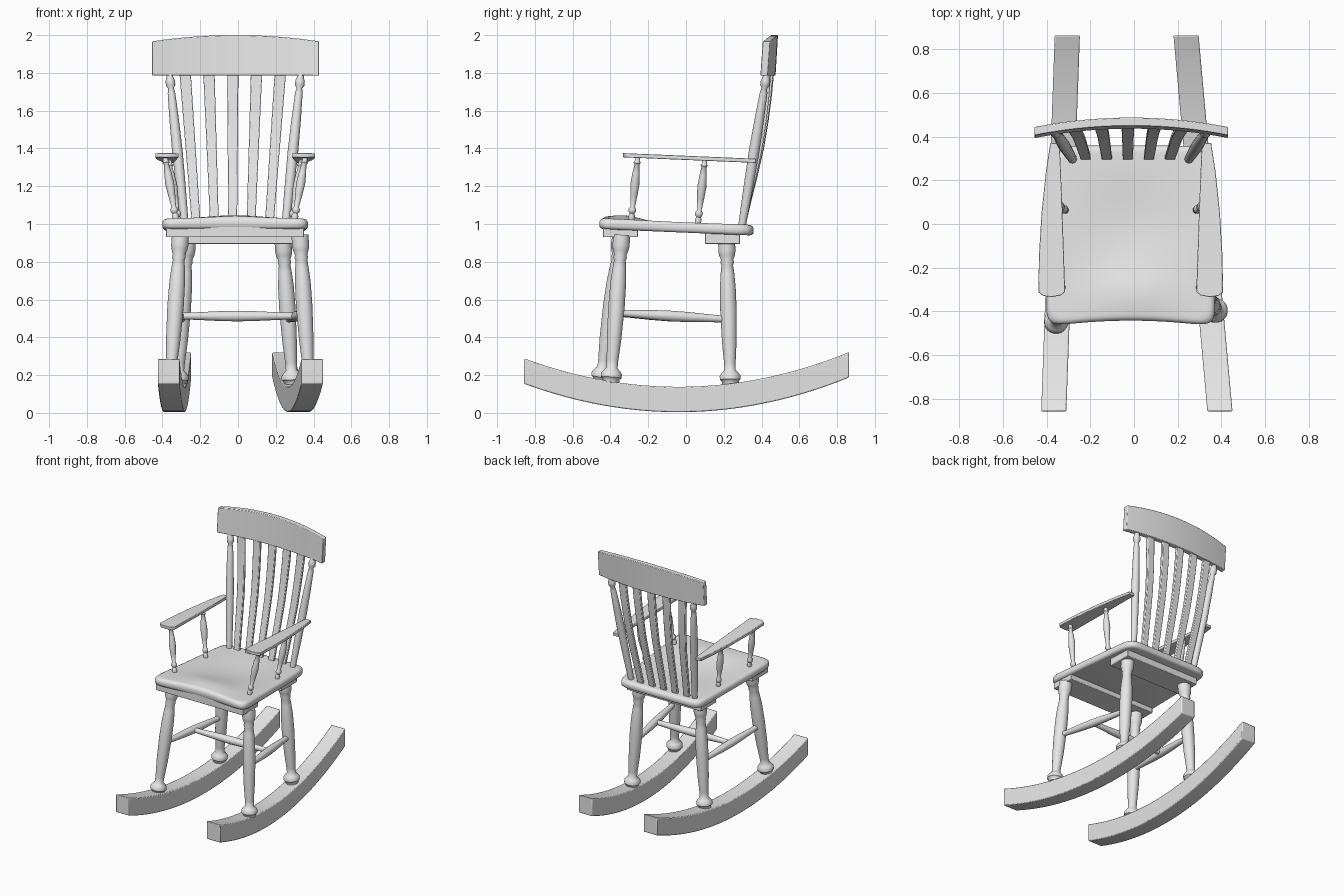
import bpy, bmesh, math
from mathutils import Vector

cube = bpy.data.objects.get("Cube")
if cube:
    bpy.data.objects.remove(cube, do_unlink=True)

GREY = (0.8, 0.8, 0.8, 1)
wood = bpy.data.materials.new("grey_wood")
wood.use_nodes = True
wood.diffuse_color = GREY
wood.node_tree.nodes["Principled BSDF"].inputs["Base Color"].default_value = GREY

CX = -0.015  # centre line of the chair


def loft(name, rings, bevel=0.0, angle=35):
    """Skin a run of matching closed rings and cap both ends."""
    bm = bmesh.new()
    loops = [[bm.verts.new(p) for p in ring] for ring in rings]
    n = len(loops[0])
    for a, b in zip(loops, loops[1:]):
        for i in range(n):
            j = (i + 1) % n
            bm.faces.new((a[i], a[j], b[j], b[i]))
    bm.faces.new(loops[0][::-1])
    bm.faces.new(loops[-1])
    bmesh.ops.recalc_face_normals(bm, faces=bm.faces)
    mesh = bpy.data.meshes.new(name)
    bm.to_mesh(mesh)
    bm.free()
    mesh.materials.append(wood)
    ob = bpy.data.objects.new(name, mesh)
    bpy.context.collection.objects.link(ob)
    bpy.ops.object.select_all(action='DESELECT')
    ob.select_set(True)
    bpy.context.view_layer.objects.active = ob
    bpy.ops.object.shade_smooth_by_angle(angle=math.radians(angle))
    if bevel:
        mod = ob.modifiers.new("soft_edges", 'BEVEL')
        mod.width = bevel
        mod.segments = 2
        mod.limit_method = 'ANGLE'
        mod.angle_limit = math.radians(50)
    return ob


def turned(name, top, bottom, profile, sides=20):
    """Lathe-turned part; profile is (fraction from top, radius)."""
    top, bottom = Vector(top), Vector(bottom)
    axis = bottom - top
    side = axis.orthogonal().normalized()
    other = axis.normalized().cross(side)
    turn = [2 * math.pi * i / sides for i in range(sides)]
    loft(name, [[top + axis * t + r * (side * math.cos(a) + other * math.sin(a))
                 for a in turn] for t, r in profile], angle=50)


def box_ring(x, y, z0, z1, w):
    return [(x - w, y, z0), (x + w, y, z0), (x + w, y, z1), (x - w, y, z1)]


# Seat: rounded outline, saddle-shaped top, soft edge
def seat_ring(s, drop, saddle=True, count=128):
    ring = []
    for i in range(count):
        a = 2 * math.pi * (i + 0.5) / count
        c, d = math.cos(a), math.sin(a)
        r = s * (abs(c) ** 12 + abs(d) ** 12) ** (-1 / 12)
        u, v = r * c, r * d
        x = CX + u * (0.367 - 0.026 * v)
        y = -0.057 + 0.415 * v + 0.03 * max(0, -v) * (1 - min(1, u * u))
        z = 1.0125 - 0.0175 * v - drop
        if saddle:
            z += 0.022 * math.exp(-((v + 0.7) / 0.3) ** 2 - (u / 0.55) ** 2)
            z -= 0.02 * math.exp(-((v - 0.15) / 0.5) ** 2 - (u / 0.6) ** 2)
        ring.append((x, y, z))
    return ring


seat = [seat_ring(k / 12, 0) for k in (0.1, 1, 2, 3, 4, 5, 6, 7, 8, 9, 10, 11)]
seat += [seat_ring(s, d) for s, d in ((0.95, 0), (0.98, 0.005), (1, 0.018))]
seat += [seat_ring(s, d, False) for s, d in ((1, 0.042), (0.98, 0.053), (0.95, 0.056))]
loft("seat", seat, angle=50)

# Cleats under the seat
for name, y0, y1, z0, z1, w in (("front_cleat", -0.44, -0.255, 0.93, 0.99, 0.365),
                                ("rear_cleat", 0.10, 0.285, 0.895, 0.955, 0.31)):
    loft(name, [box_ring(CX, y0, z0, z1, w), box_ring(CX, y1, z0, z1, w)], 0.004)

# Rockers, splayed unevenly
for name, xf, xb in (("right_rocker", -0.367, -0.305), ("left_rocker", 0.393, 0.238)):
    rings = []
    for i in range(33):
        t = i / 32
        y = -0.857 + 1.72 * t
        z = 0.004 + 0.225 * (y + 0.04) ** 2
        rings.append(box_ring(xf + (xb - xf) * t, y, z, z + 0.134, 0.0575))
    loft(name, rings, 0.006)

# Legs
LEG = [(0, 0.045), (0.07, 0.046), (0.1, 0.042), (0.13, 0.033), (0.15, 0.036),
       (0.17, 0.031), (0.22, 0.036), (0.32, 0.042), (0.48, 0.044), (0.7, 0.039),
       (0.85, 0.031), (0.9, 0.03), (0.92, 0.045), (0.94, 0.056), (0.965, 0.056),
       (0.975, 0.046), (1, 0.044)]
legs = {
    "front_right_leg": ((-0.305, -0.345, 0.94), (-0.358, -0.45, 0.165)),
    "front_left_leg": ((0.328, -0.34, 0.94), (0.375, -0.398, 0.16)),
    "rear_right_leg": ((-0.268, 0.215, 0.91), (-0.32, 0.235, 0.15)),
    "rear_left_leg": ((0.238, 0.215, 0.91), (0.288, 0.235, 0.15)),
}
for name, (top, bottom) in legs.items():
    turned(name, top, bottom, LEG)

# Stretchers form an H between the legs
BAR = [(0, 0.017), (0.15, 0.02), (0.35, 0.026), (0.5, 0.028), (0.65, 0.026),
       (0.85, 0.02), (1, 0.017)]


def on_leg(name, z):
    top, bottom = map(Vector, legs[name])
    return top.lerp(bottom, (top.z - z) / (top.z - bottom.z))


middles = []
for side in ("right", "left"):
    a = on_leg("front_" + side + "_leg", 0.53)
    b = on_leg("rear_" + side + "_leg", 0.495)
    turned(side + "_stretcher", a, b, BAR, 16)
    middles.append((a + b) / 2)
turned("cross_stretcher", middles[0], middles[1], BAR, 16)

# Arms, arm spindles and back posts on both sides
ARM = [(0.30, -0.31), (0.32, -0.326), (0.36, -0.334), (0.40, -0.329), (0.422, -0.312),
       (0.42, -0.15), (0.408, 0.05), (0.388, 0.24), (0.368, 0.37), (0.325, 0.37), (0.314, 0.1)]
SPINDLE = [(0, 0.012), (0.08, 0.014), (0.1, 0.02), (0.13, 0.013), (0.25, 0.019),
           (0.42, 0.024), (0.6, 0.019), (0.78, 0.012), (0.81, 0.02), (0.85, 0.02),
           (0.88, 0.012), (0.92, 0.018), (1, 0.014)]
POST = [(0, 0.017), (0.03, 0.018), (0.05, 0.025), (0.08, 0.025), (0.1, 0.015),
        (0.13, 0.02), (0.3, 0.025), (0.5, 0.028), (0.75, 0.025), (1, 0.02)]
for side, s in (("right", -1), ("left", 1)):
    loft(side + "_arm", [[(CX + s * d, y, z - 0.042 * (y + 0.33)) for d, y in ARM]
                         for z in (1.353, 1.375)], 0.003)
    turned(side + "_front_spindle", (CX + s * 0.372, -0.255, 1.36),
           (CX + s * 0.312, -0.29, 1.015), SPINDLE, 16)
    turned(side + "_rear_spindle", (CX + s * 0.352, 0.10, 1.345),
           (CX + s * 0.298, 0.062, 0.995), SPINDLE, 16)
    turned(side + "_back_post", (CX + s * 0.348, 0.428, 1.80),
           (CX + s * 0.265, 0.295, 0.98), POST, 16)

# Curved back slats
CURVE = [(0.98, 0.302), (1.1, 0.33), (1.25, 0.367), (1.4, 0.402),
         (1.55, 0.427), (1.68, 0.444), (1.8, 0.455)]
for k in range(-2, 3):
    rings = []
    for z, y in CURVE:
        t = (z - 0.98) / 0.82
        x = -0.028 + k * (0.096 + 0.03 * t)
        y -= 0.004 * k * k * t
        w = 0.023 + 0.007 * t
        rings.append([(x - w, y - 0.011, z), (x + w, y - 0.011, z),
                      (x + w, y + 0.011, z), (x - w, y + 0.011, z)])
    loft("back_slat_%d" % (k + 3), rings, 0.004)

# Bowed crest rail with an arched top
rings = []
for i in range(25):
    u = i / 12 - 1
    x, y = -0.0125 + 0.442 * u, 0.468 - 0.043 * u * u
    top = 2.0 - 0.033 * u * u
    rings.append([(x, y - 0.032, 1.785), (x, y + 0.006, 1.785),
                  (x, y + 0.019, top), (x, y - 0.019, top)])
loft("crest_rail", rings, 0.004)
